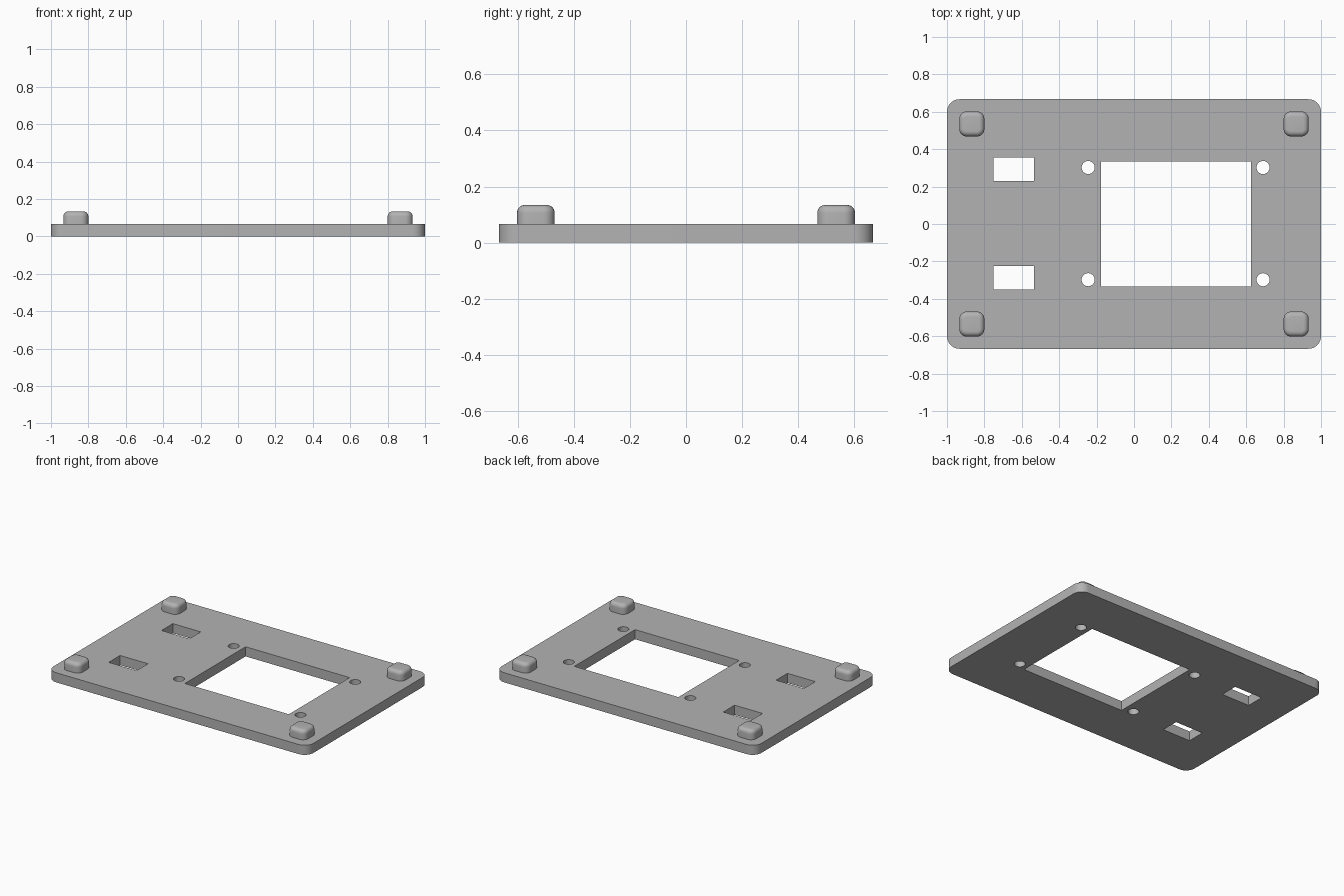
import bpy, bmesh
from mathutils import Matrix, Vector

cube = bpy.data.objects.get("Cube")
if cube:
    bpy.data.objects.remove(cube, do_unlink=True)

THICK = 0.067

grey = bpy.data.materials.new("plain grey")
grey.use_nodes = True
COLOR = (0.45, 0.45, 0.45, 1)
grey.diffuse_color = COLOR
grey.node_tree.nodes["Principled BSDF"].inputs["Base Color"].default_value = COLOR


def add_box(bm, x0, x1, y0, y1, z0, z1):
    low, high = Vector((x0, y0, z0)), Vector((x1, y1, z1))
    matrix = Matrix.Translation((low + high) / 2) @ Matrix.Diagonal((*(high - low), 1))
    bmesh.ops.create_cube(bm, size=1, matrix=matrix)


def round_upright_edges(bm, radius, segments):
    edges = [e for e in bm.edges if abs(e.verts[0].co.z - e.verts[1].co.z) > 0.01]
    bmesh.ops.bevel(bm, geom=edges, offset=radius, segments=segments,
                    profile=0.5, affect='EDGES')


def make_object(name, bm):
    bmesh.ops.recalc_face_normals(bm, faces=bm.faces)
    mesh = bpy.data.meshes.new(name)
    bm.to_mesh(mesh)
    bm.free()
    mesh.materials.append(grey)
    obj = bpy.data.objects.new(name, mesh)
    bpy.context.scene.collection.objects.link(obj)
    return obj


def smooth(obj):
    bpy.ops.object.select_all(action='DESELECT')
    obj.select_set(True)
    bpy.context.view_layer.objects.active = obj
    bpy.ops.object.shade_smooth_by_angle(angle=0.6)


# Base plate with rounded corners
bm = bmesh.new()
add_box(bm, -1, 1, -0.667, 0.667, 0, THICK)
round_upright_edges(bm, 0.067, 10)
plate = make_object("base_plate", bm)

# Openings: large window, two slots and four screw holes
bm = bmesh.new()
add_box(bm, -0.176, 0.625, -0.333, 0.335, -0.1, 0.2)
for y in (-0.35, 0.23):
    add_box(bm, -0.75, -0.535, y, y + 0.125, -0.1, 0.2)
for x in (-0.245, 0.69):
    for y in (-0.298, 0.302):
        bmesh.ops.create_cone(bm, cap_ends=True, segments=32, radius1=0.035,
                              radius2=0.035, depth=0.3,
                              matrix=Matrix.Translation((x, y, 0.03)))
cutter = make_object("openings_cutter", bm)
cutter.hide_render = True

cut = plate.modifiers.new("openings", 'BOOLEAN')
cut.operation = 'DIFFERENCE'
cut.solver = 'EXACT'
cut.object = cutter
smooth(plate)
bpy.context.view_layer.objects.active = plate
bpy.ops.object.modifier_apply(modifier=cut.name)
bpy.data.objects.remove(cutter, do_unlink=True)

# Four rounded feet near the corners
for side, sx in (("right", -1), ("left", 1)):
    for end, sy in (("front", -1), ("back", 1)):
        bm = bmesh.new()
        x, y, half = sx * 0.867, sy * 0.535, 0.067
        add_box(bm, x - half, x + half, y - half, y + half, THICK - 0.005, 0.134)
        round_upright_edges(bm, 0.04, 6)
        rim = [e for e in bm.edges if all(v.co.z > 0.13 for v in e.verts)]
        bmesh.ops.bevel(bm, geom=rim, offset=0.027, segments=6,
                        profile=0.5, affect='EDGES')
        smooth(make_object(f"{end}_{side}_foot", bm))
